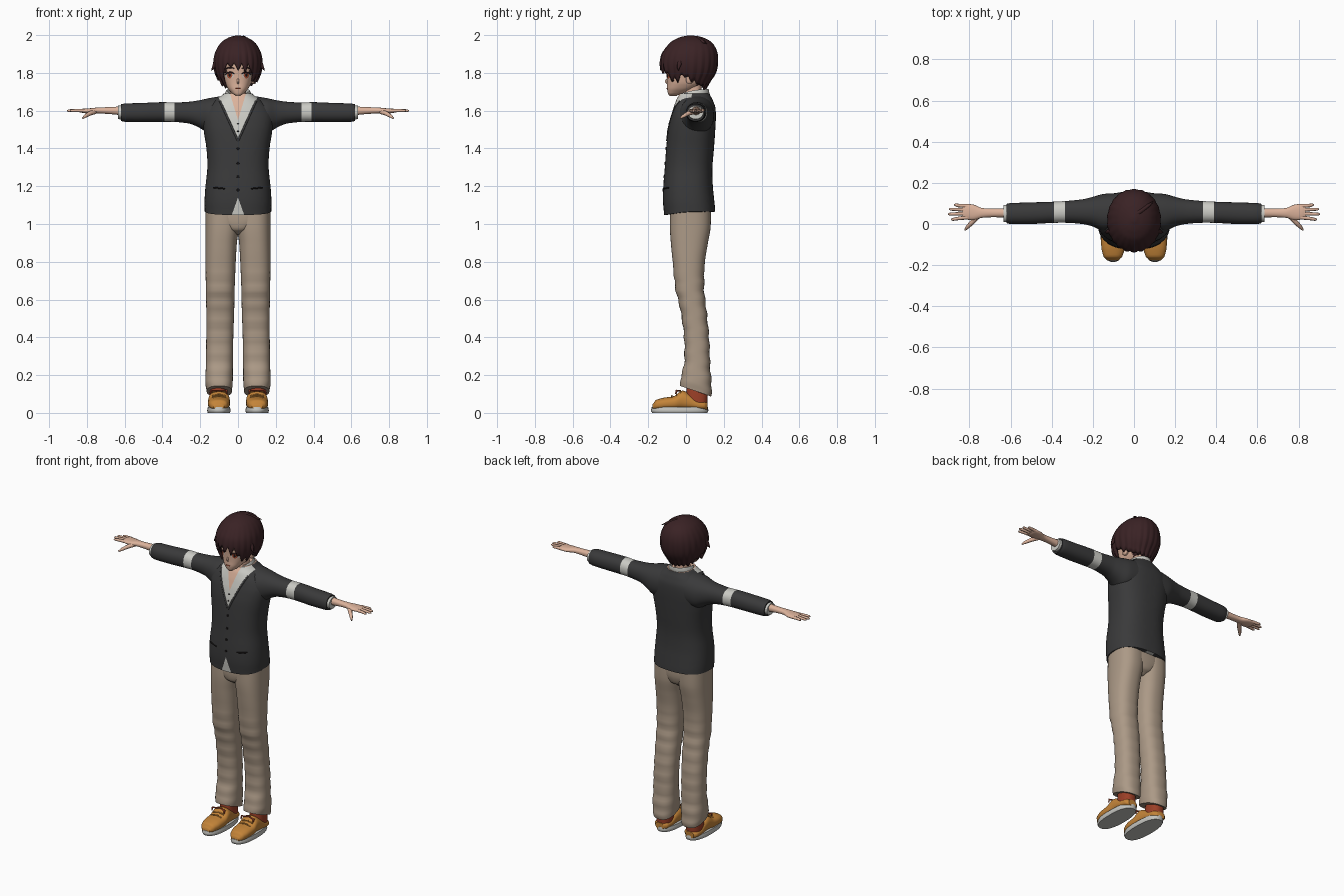
import bpy, bmesh, math
from mathutils import Vector

if "Cube" in bpy.data.objects:
    bpy.data.objects.remove(bpy.data.objects["Cube"])

COLOURS = {
    "charcoal": (.042, .042, .043), "beige": (.41, .32, .24), "dark_brown": (.042, .016, .018),
    "skin": (.72, .45, .33), "off_white": (.60, .60, .56), "tan_leather": (.55, .23, .04),
    "sole_grey": (.55, .55, .52), "red": (.33, .05, .02), "amber": (.45, .09, .04), "black": (.01, .008, .008)}
MATS = {}
for k, c in COLOURS.items():
    MATS[k] = bpy.data.materials.new(k)
    MATS[k].diffuse_color = (*c, 1)


def at(rows, s):
    """Smooth cross-section (a0, a1, b0, b1) of a row table at position s."""
    i = max(0, min(len(rows) - 2, sum(r[0] <= s for r in rows) - 1))
    u = max(0, min(1, (s - rows[i][0]) / (rows[i + 1][0] - rows[i][0])))
    q = [rows[max(0, min(len(rows) - 1, i + d))] for d in (-1, 0, 1, 2)]
    return [.5 * (2 * B + (C - A) * u + (2 * A - 5 * B + 4 * C - D) * u * u + (3 * B - A - 3 * C + D) * u ** 3)
            for A, B, C, D in zip(*[r[1:] for r in q])]


def oval(r, t, p):
    """Point of a superellipse; t = 0 is the low-b (front) side."""
    f = lambda v: math.copysign(abs(v) ** (2 / p), v)
    return ((r[0] + r[1]) / 2 + (r[1] - r[0]) / 2 * f(math.sin(t)),
            (r[2] + r[3]) / 2 - (r[3] - r[2]) / 2 * f(math.cos(t)))


def front_y(rows, x, z, p):
    r = at(rows, z)
    k = min(.999, abs(x - (r[0] + r[1]) / 2) / ((r[1] - r[0]) / 2))
    return (r[2] + r[3]) / 2 - (r[3] - r[2]) / 2 * (1 - k ** p) ** (1 / p)


def finish(name, bm, mats, mirror=False, thick=0, recalc=True):
    if recalc:
        bmesh.ops.recalc_face_normals(bm, faces=bm.faces[:])
    me = bpy.data.meshes.new(name)
    bm.to_mesh(me)
    bm.free()
    ob = bpy.data.objects.new(name, me)
    bpy.context.collection.objects.link(ob)
    for m in mats:
        me.materials.append(MATS[m])
    bpy.ops.object.select_all(action='DESELECT')
    ob.select_set(True)
    bpy.context.view_layer.objects.active = ob
    bpy.ops.object.shade_smooth_by_angle(angle=math.radians(50))
    if thick:
        ob.modifiers.new("Thickness", 'SOLIDIFY').thickness = thick
    if mirror:
        ob.modifiers.new("Mirror", 'MIRROR')
    return ob


def skin_rings(bm, rings, closed=True):
    n = len(rings[0])
    for A, B in zip(rings, rings[1:]):
        for j in range(n if closed else n - 1):
            bm.faces.new((A[j], A[(j + 1) % n], B[(j + 1) % n], B[j]))


def loft(name, rows, axis, mats, n=40, p=2.4, step=4, mirror=False, warp=None, cuts=(), paint=None):
    bm, rings = bmesh.new(), []
    ss = [a[0] + (b[0] - a[0]) * k / step for a, b in zip(rows, rows[1:]) for k in range(step)] + [rows[-1][0]]
    for s in ss:
        ring = []
        for j in range(n):
            a, b = oval(at(rows, s), 2 * math.pi * j / n, p)
            co = Vector({'z': (a, b, s), 'x': (s, a, b), 'y': (a, s, b)}[axis])
            ring.append(bm.verts.new(warp(co) if warp else co))
        rings.append(ring)
    skin_rings(bm, rings)
    bm.faces.new(rings[0])
    bm.faces.new(rings[-1])
    for co, no in cuts:
        bmesh.ops.bisect_plane(bm, geom=bm.verts[:] + bm.edges[:] + bm.faces[:], plane_co=co, plane_no=no)
    if paint:
        for f in bm.faces:
            f.material_index = paint(f.calc_center_median())
    return finish(name, bm, mats, mirror)


def tube(name, pts, radii, mat, sides=(1, -1)):
    for s in sides:
        cu = bpy.data.curves.new(name, 'CURVE')
        cu.dimensions, cu.bevel_depth, cu.bevel_resolution, cu.use_fill_caps = '3D', 1, 2, True
        sp = cu.splines.new('POLY')
        sp.points.add(len(pts) - 1)
        for q, c, r in zip(sp.points, pts, radii):
            q.co, q.radius = (s * c[0], c[1], c[2], 1), r
        sp.use_smooth = True
        cu.materials.append(MATS[mat])
        bpy.context.collection.objects.link(bpy.data.objects.new(name, cu))


def sym(*rows):
    return [(z, -w, w, y0, y1) for z, w, y0, y1 in rows]


# Trousers: two legs with tilted hems, plus the seat
def hem(v):
    v.z -= (v.y - .05) * .35 * max(0, min(1, (.3 - v.z) / .15))
    v.y += .003 * math.sin(v.z * 75) * (1 if v.z < .75 else 0)
    return v


loft("trouser_leg", [(.115, .032, .166, -.03, .132), (.16, .028, .173, -.028, .136), (.25, .027, .17, -.01, .128),
     (.4, .025, .168, -.01, .122), (.55, .02, .168, -.03, .108), (.65, .018, .17, -.055, .096),
     (.8, .012, .172, -.07, .1), (.9, .006, .172, -.08, .116), (.98, -.005, .172, -.085, .13),
     (1.09, -.01, .172, -.083, .132)], 'z', ["beige"], mirror=True, warp=hem, step=6)
loft("trouser_seat", sym((.945, .02, -.04, .08), (.97, .08, -.075, .115), (1.02, .16, -.084, .13), (1.1, .168, -.08, .13)),
     'z', ["beige"])

# Shoes, socks and laces
shoe = [(-.178, .075, .13, .02, .045), (-.16, .058, .147, .015, .068), (-.12, .045, .158, .015, .08),
        (-.06, .042, .16, .015, .09), (-.02, .045, .156, .015, .118), (.02, .05, .155, .015, .1),
        (.06, .053, .155, .015, .07), (.1, .06, .15, .015, .062), (.115, .078, .135, .015, .055)]
loft("shoe_sole", [(0, .042, .16, -.18, .114), (.012, .039, .163, -.185, .118), (.03, .042, .16, -.182, .116)],
     'z', ["sole_grey"], mirror=True)
loft("shoe_upper", shoe, 'y', ["tan_leather"], mirror=True)
loft("sock", [(.03, .058, .15, .0, .112), (.09, .06, .15, .0, .115), (.17, .06, .148, .005, .115)], 'z', ["red"], mirror=True)
for y, z in ((-.075, .09), (-.05, .099), (-.03, .117)):
    tube("shoe_lace", [(.065, y, z - .008), (.1, y, z + .001), (.138, y, z - .008)], (.004,) * 3, "tan_leather")
for x in (.06, .145):
    tube("lace_bow", [(.1, -.03, .118), (x, -.05, .118), (x, -.055, .1)], (.004, .006, .003), "red")

# Jacket body with open neckline, shirt and hem gap cut in
body = sym((1.065, .176, -.116, .155), (1.12, .177, -.122, .15), (1.2, .172, -.12, .142), (1.3, .162, -.112, .14),
           (1.4, .167, -.105, .148), (1.5, .182, -.095, .155), (1.57, .187, -.08, .158), (1.62, .165, -.065, .155),
           (1.66, .12, -.05, .14), (1.69, .075, -.035, .125))
BP = 2.5
VS = ((1.44, .45), (1.55, .3), (1.14, -.36))


def body_paint(c):
    if c.z > 1.688:
        return 2
    if c.y > .03:
        return 0
    inside = [abs(c.x) < k * (c.z - z0) for z0, k in VS]
    return 2 if inside[1] else 1 if inside[0] or inside[2] else 0


def dip(v):
    if v.z < 1.12:
        v.z -= max(0, -v.y) * .15 * (1.12 - v.z) / .055
    return v


loft("jacket_body", body, 'z', ["charcoal", "off_white", "skin"], n=56, p=BP, warp=dip, paint=body_paint,
     cuts=[((0, 0, z0), (1, 0, s * k)) for z0, k in VS for s in (1, -1)])
for z in (1.4, 1.32, 1.25, 1.18):
    y = front_y(body, 0, z, BP)
    tube("jacket_button", [(0, y + .002, z), (0, y - .004, z)], (.008, .007), "black", (1,))
for z in (1.49, 1.53):
    y = front_y(body, 0, z, BP)
    tube("shirt_button", [(0, y + .002, z), (0, y - .004, z)], (.005, .004), "black", (1,))
tube("pocket_edge", [(x, front_y(body, x, 1.19, BP), 1.19 + (x - .1) * .1) for x in (.07, .09, .11, .13)], (.004,) * 4, "black")
tube("jacket_lapel_edge", [(.45 * (z - 1.44), front_y(body, .45 * (z - 1.44), z, BP) + .002, z)
     for z in (1.44, 1.5, 1.54, 1.58, 1.62, 1.65)], (.006,) * 6, "charcoal")

# Sleeves with a pale band, cuffs
sleeve = [(.08, -.03, .15, 1.48, 1.677), (.15, -.035, .146, 1.478, 1.667), (.2, -.012, .132, 1.507, 1.656),
          (.25, .0, .12, 1.53, 1.648), (.33, .006, .112, 1.54, 1.643), (.4, .005, .108, 1.541, 1.645),
          (.5, .0, .105, 1.54, 1.641), (.6, .0, .102, 1.541, 1.638), (.62, .004, .098, 1.545, 1.634)]
loft("sleeve", sleeve, 'x', ["charcoal", "off_white"], mirror=True, p=2.2,
     cuts=[((x, 0, 0), (1, 0, 0)) for x in (.335, .39)], paint=lambda c: int(.335 < c.x < .39))
loft("shirt_cuff", [(.6, .008, .094, 1.552, 1.628), (.635, .01, .092, 1.555, 1.626)], 'x', ["off_white"], mirror=True, p=2)

# Forearms, hands and fingers
loft("forearm_and_palm", [(.58, .03, .078, 1.573, 1.624), (.68, .033, .075, 1.582, 1.619), (.74, .03, .078, 1.585, 1.617),
     (.78, .02, .094, 1.585, 1.613), (.82, .022, .097, 1.587, 1.611), (.835, .028, .093, 1.592, 1.608)],
     'x', ["skin"], mirror=True, n=24, p=2.2)
for y0, y1, x1 in ((.032, .022, .89), (.051, .048, .905), (.069, .072, .9), (.087, .093, .875)):
    tube("finger", [(.81, y0, 1.6), (.855, (y0 + y1) / 2, 1.601), (x1 - .008, y1, 1.6), (x1, y1, 1.599)], (.01, .0085, .007, .003), "skin")
tube("thumb", [(.755, .045, 1.596), (.785, .01, 1.585), (.81, -.015, 1.57), (.822, -.03, 1.56)], (.014, .012, .009, .004), "skin")

# Neck and head
loft("neck", sym((1.6, .048, -.005, .085), (1.68, .043, -.008, .08), (1.77, .045, 0, .085)), 'z', ["skin"])
head = sym((1.678, .012, -.088, -.05), (1.69, .03, -.095, -.02), (1.715, .053, -.1, .04), (1.745, .07, -.1, .09),
           (1.79, .082, -.103, .12), (1.84, .09, -.107, .135), (1.9, .09, -.1, .13), (1.95, .06, -.06, .1))
HP = 2.5
loft("head", head, 'z', ["skin", "dark_brown"], n=48, p=HP, paint=lambda c: int(c.z > 1.85 or (c.y > .05 and c.z > 1.73)))
tube("nose", [(0, -.095, 1.775), (0, -.103, 1.76), (0, -.108, 1.752), (0, -.098, 1.744)], (.003, .006, .005, .004), "skin", (1,))
loft("ear", [(.07, .0, .035, 1.745, 1.79), (.088, .0, .04, 1.74, 1.797), (.096, .01, .035, 1.75, 1.79)], 'x', ["skin"], mirror=True, n=16)
tube("mouth", [(x, front_y(head, x, 1.717, HP), 1.717) for x in (-.014, 0, .014)], (.002, .003, .002), "red", (1,))


# Eyes as thin plates that follow the face
def plate(name, cx, cz, w, h, mat, off):
    bm, rings, n = bmesh.new(), [], 24
    for k in (.05, .35, .7, 1):
        pts = [(cx + w * k * math.cos(2 * math.pi * j / n), cz + h * k * math.sin(2 * math.pi * j / n)) for j in range(n)]
        rings.append([bm.verts.new((x, front_y(head, x, z, HP) - off, z)) for x, z in pts])
    skin_rings(bm, rings)
    bm.faces.new(rings[0])
    bm.normal_update()
    if sum(f.normal.y for f in bm.faces) > 0:
        bmesh.ops.reverse_faces(bm, faces=bm.faces[:])
    finish(name, bm, [mat], True, recalc=False)


plate("eye_white", .045, 1.788, .023, .017, "off_white", .002)
plate("iris", .044, 1.788, .014, .017, "amber", .0035)
plate("pupil", .044, 1.788, .006, .009, "black", .005)
for nm, z, d in (("upper_lash", 1.803, .012), ("eyebrow", 1.828, .008)):
    tube(nm, [(x, front_y(head, x, z - d * k, HP) - .003, z - d * k)
         for x, k in ((.02, .6), (.032, .1), (.045, 0), (.058, .3), (.068, 1))], (.002, .004, .004, .004, .002), "dark_brown")

# Shirt collar: a folded strip open at the front
bm = bmesh.new()
rings = [[], [], []]
for j in range(41):
    a = j / 20 - 1
    t, k = math.pi + a * math.pi * .87, abs(a) ** 3
    for ring, w, d, z, dy in ((rings[0], .056, .073, 1.68, 0), (rings[1], .062, .078, 1.714 - .035 * k, 0),
                              (rings[2], .088, .087, 1.665 - .06 * k, .03 * k)):
        ring.append(bm.verts.new((w * math.sin(t), .042 - d * math.cos(t) - dy, z)))
skin_rings(bm, rings, False)
finish("shirt_collar", bm, ["off_white"], thick=.006)

# Hair: a cap whose lower edge is cut into pointed locks
hair = sym((1.68, .07, -.08, .09), (1.75, .1, -.108, .125), (1.8, .122, -.128, .157), (1.85, .13, -.136, .168),
           (1.9, .124, -.128, .167), (1.94, .106, -.102, .153), (1.97, .08, -.072, .127), (1.99, .045, -.03, .085),
           (1.999, .01, .01, .035))
EDGE = [(0, 1.85), (.17, 1.85), (.25, 1.775), (.37, 1.775), (.44, 1.8), (.52, 1.775), (.7, 1.74), (1, 1.725)]


def hair_edge(t):
    a = abs((t + math.pi) % (2 * math.pi) - math.pi) / math.pi
    i = max(k for k in range(len(EDGE) - 1) if EDGE[k][0] <= a)
    (a0, z0), (a1, z1) = EDGE[i:i + 2]
    return z0 + (z1 - z0) * (a - a0) / (a1 - a0), a


bm, rings, LOCKS, N = bmesh.new(), [], 22, 220
for i in range(19):
    ring = []
    for j in range(N):
        t = 2 * math.pi * j / N
        base, a = hair_edge(t)
        tri = 1 - 2 * abs((t / (2 * math.pi) * LOCKS + .5) % 1 - .5)
        deep = (.055 if a < .4 else .022) * (.7 + .3 * math.sin(t * 5))
        low = base - deep * tri
        u = i / 18
        z = 1.999 - (1.999 - low) * u ** 1.6
        x, y = oval(at(hair, z), t, 2.1)
        k = 1 + (.05 * tri - .02) * u ** 2
        ring.append(bm.verts.new((x * k, .02 + (y - .02) * k, z)))
    rings.append(ring)
skin_rings(bm, rings)
bm.faces.new(rings[0])
finish("hair", bm, ["dark_brown"], thick=.014)
tube("side_lock", [(.1, -.03, 1.88), (.122, -.035, 1.845), (.132, -.04, 1.825), (.142, -.04, 1.812)], (.012, .012, .007, .001), "dark_brown")
tube("crown_lock", [(-.02, .03, 1.985), (.03, .06, 1.985), (.07, .09, 1.965), (.095, .11, 1.955)], (.01, .012, .009, .001), "dark_brown", (1,))

for m in bpy.data.materials:
    if m.users and not m.is_grease_pencil:
        m.use_nodes = True
        m.node_tree.nodes["Principled BSDF"].inputs["Base Color"].default_value = m.diffuse_color
